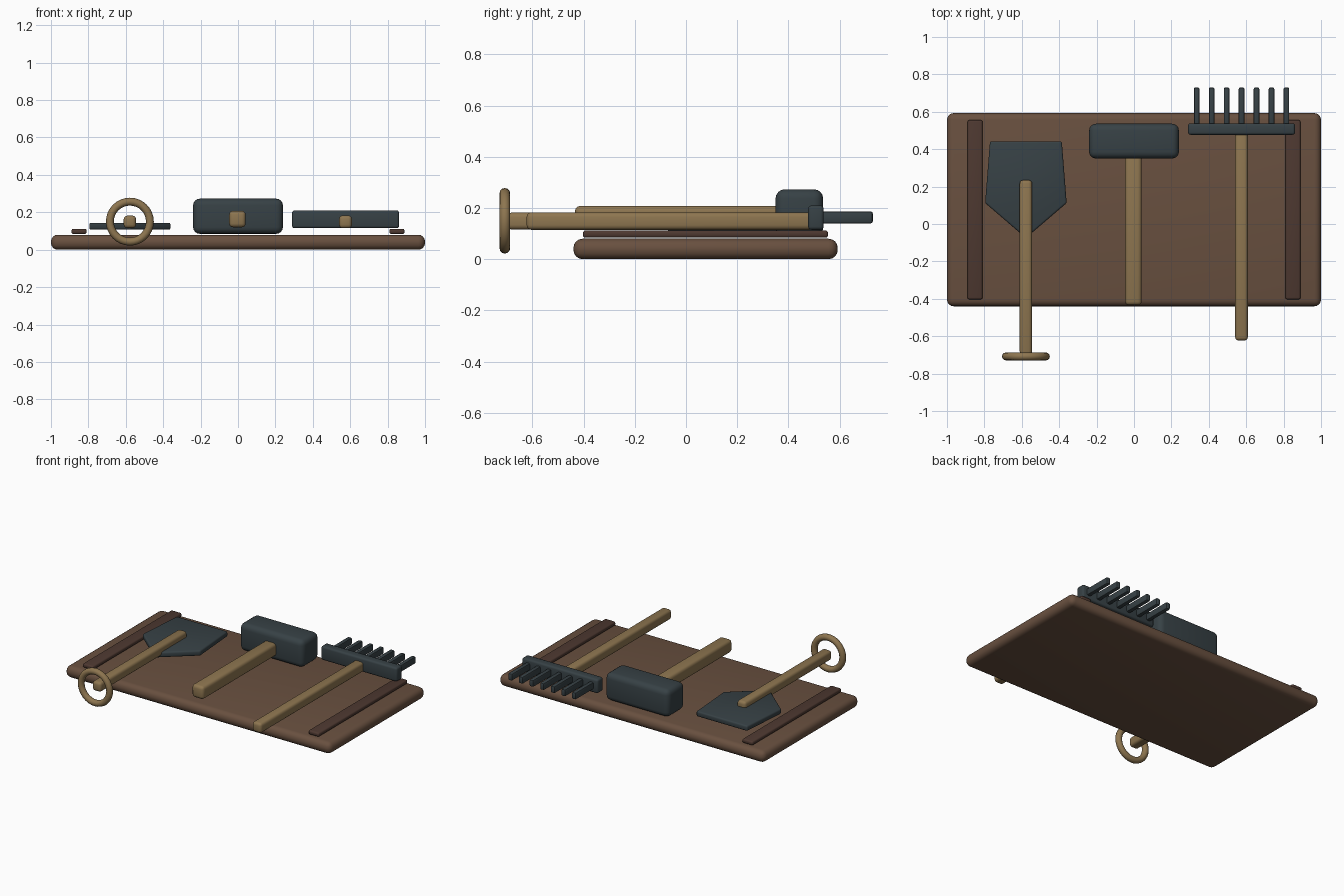
import bpy, bmesh
from math import radians

if "Cube" in bpy.data.objects:
    bpy.data.objects.remove(bpy.data.objects["Cube"])


def material(name, rgb):
    m = bpy.data.materials.new(name)
    m.diffuse_color = (*rgb, 1)
    m.use_nodes = True
    m.node_tree.nodes["Principled BSDF"].inputs["Base Color"].default_value = m.diffuse_color
    return m


BOARD = material("board_wood", (0.14, 0.08, 0.05))
BATTEN = material("dark_wood", (0.075, 0.04, 0.03))
HANDLE = material("handle_wood", (0.27, 0.18, 0.08))
METAL = material("dark_metal", (0.038, 0.053, 0.06))


def finish(ob, mat, bevel=0.0, segments=3):
    ob.data.materials.append(mat)
    bpy.ops.object.select_all(action='DESELECT')
    ob.select_set(True)
    bpy.context.view_layer.objects.active = ob
    if bevel:
        mod = ob.modifiers.new("Bevel", 'BEVEL')
        mod.width, mod.segments = bevel, segments
        bpy.ops.object.modifier_apply(modifier=mod.name)
    bpy.ops.object.shade_smooth_by_angle(angle=radians(35))
    return ob


def box(name, x, y, z, mat, bevel, segments=3):
    """Rounded box from (min, max) ranges on each axis."""
    lo, hi = zip(x, y, z)
    bpy.ops.mesh.primitive_cube_add(size=1)
    ob = bpy.context.object
    ob.name = name
    for v in ob.data.vertices:
        v.co = [hi[i] if v.co[i] > 0 else lo[i] for i in range(3)]
    return finish(ob, mat, bevel, segments)


def around(c, half):
    return (c - half, c + half)


# Display board with a batten along each end
box("board", (-1, 1), (-0.44, 0.593), (0, 0.08), BOARD, 0.036, 4)
for side, cx in (("left", -0.85), ("right", 0.85)):
    box(f"{side}_batten", around(cx, 0.04), (-0.403, 0.555), (0.084, 0.112), BATTEN, 0.01)

# Shovel: pointed blade, handle and ring grip
SX = -0.578
outline = [(-0.192, 0.442), (-0.218, 0.112), (0, -0.075), (0.218, 0.112), (0.192, 0.442)]
bm = bmesh.new()
face = bm.faces.new([bm.verts.new((SX + x, y, 0.107)) for x, y in outline])
top = bmesh.ops.extrude_face_region(bm, geom=[face])["geom"]
bmesh.ops.translate(bm, vec=(0, 0, 0.037), verts=[g for g in top if isinstance(g, bmesh.types.BMVert)])
bmesh.ops.recalc_face_normals(bm, faces=bm.faces)
mesh = bpy.data.meshes.new("shovel_blade")
bm.to_mesh(mesh)
bm.free()
blade = bpy.data.objects.new("shovel_blade", mesh)
bpy.context.collection.objects.link(blade)
finish(blade, METAL, 0.01)
box("shovel_handle", around(SX, 0.033), (-0.70, 0.235), (0.116, 0.182), HANDLE, 0.018)
bpy.ops.mesh.primitive_torus_add(location=(SX, -0.708, 0.15), rotation=(radians(90), 0, 0),
                                 major_radius=0.107, minor_radius=0.021,
                                 major_segments=32, minor_segments=12)
bpy.context.object.name = "shovel_grip"
finish(bpy.context.object, HANDLE)

# Sledgehammer
box("hammer_head", around(0, 0.24), (0.35, 0.536), (0.085, 0.273), METAL, 0.036, 4)
box("hammer_handle", around(-0.003, 0.044), (-0.434, 0.40), (0.12, 0.208), HANDLE, 0.02)

# Rake: crossbar, seven teeth and handle
RX = 0.575
box("rake_bar", around(RX, 0.286), (0.477, 0.538), (0.115, 0.21), METAL, 0.013)
for i in range(7):
    box(f"rake_tooth_{i + 1}", around(RX + (i - 3) * 0.08, 0.015), (0.51, 0.73),
        (0.14, 0.187), METAL, 0.008, 2)
box("rake_handle", around(RX, 0.034), (-0.623, 0.50), (0.115, 0.183), HANDLE, 0.018)
